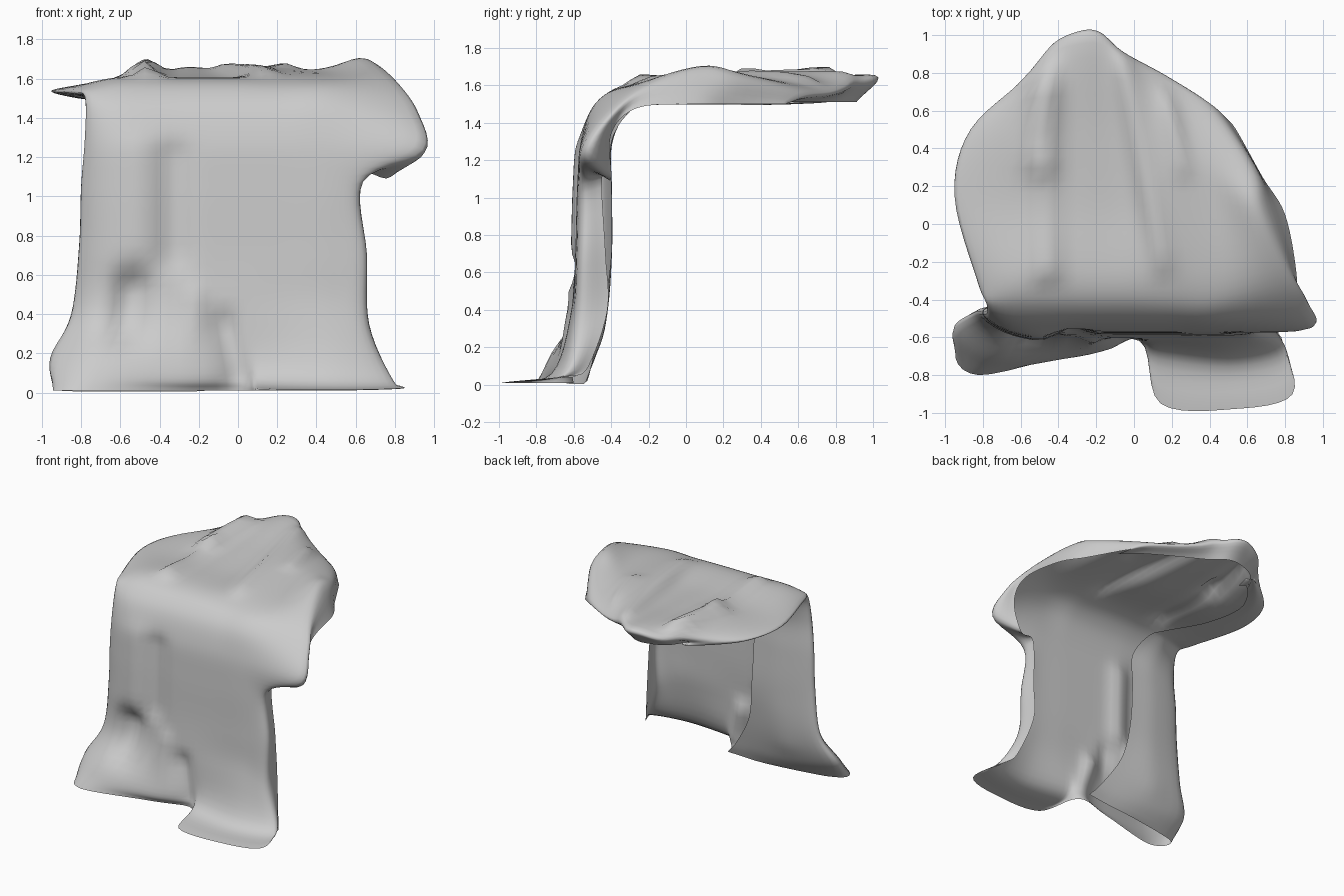
import bpy
import bmesh
import math
from mathutils import Vector
from mathutils.geometry import intersect_point_line

cube = bpy.data.objects.get("Cube")
if cube:
    bpy.data.objects.remove(cube, do_unlink=True)

# Shared front profile (y, z), from above the hem to the rounded upper bend
front_profile = [(-.61, .4), (-.59, .7), (-.58, 1.05), (-.56, 1.3), (-.48, 1.5), (-.3, 1.6)]


def front_guide(hem, x, top):
    """Path from the hem points, up the shared profile at x, then over the top points."""
    return hem + [(x, y, z) for y, z in front_profile] + top


# Folded edges on both sides, each from the floor to the back
flap_edge = [(0, -.53, .02), (-.1, -.5, .14), (-.25, -.44, .4), (-.3, -.4, .7), (-.32, -.4, 1.05),
             (-.32, -.4, 1.3), (-.4, -.3, 1.46), (-.5, -.2, 1.5), (-.66, .1, 1.5), (-.7, .45, 1.5),
             (-.5, .74, 1.52)]
right_side = [(-.92, -.66, .01), (-.95, -.54, .18), (-.85, -.47, .4), (-.81, -.46, .75), (-.8, -.46, 1.05),
              (-.78, -.46, 1.3), (-.78, -.42, 1.5), (-.83, -.3, 1.53), (-.95, .15, 1.54), (-.86, .5, 1.54),
              (-.57, .76, 1.54)]
left_side = [(.84, -.9, .02), (.78, -.66, .06), (.66, -.58, .34), (.65, -.56, .7), (.63, -.55, 1.07),
             (.94, -.55, 1.24), (.9, -.42, 1.44), (.78, -.23, 1.6), (.66, .08, 1.7), (.62, .3, 1.65),
             (.4, .64, 1.55)]
left_hem = [(.78, -.6, .04), (.72, -.52, .1), (.64, -.42, .4), (.63, -.43, .7), (.62, -.45, 1.1),
            (.78, -.4, 1.1), (.85, -.4, 1.34), (.86, -.26, 1.48), (.8, .05, 1.5), (.68, .25, 1.5),
            (.52, .53, 1.5)]

# The back of the side column bulges between its edge and the side
bulge = Vector((0, .03, -.02))
right_back = [(Vector(a) + Vector(b)) / 2 + bulge for a, b in zip(flap_edge, right_side)]

# Front panels
right_front = front_guide([(-.82, -.8, .01), (-.76, -.73, .14)], -.64,
                          [(-.67, .1, 1.58), (-.63, .5, 1.6), (-.45, .93, 1.6)])
right_middle = front_guide([(-.3, -.68, .01), (-.3, -.7, .1)], -.3,
                           [(-.3, .1, 1.6), (-.3, .5, 1.62), (-.3, 1, 1.65)])
centre = front_guide([(.03, -.62, .01), (.02, -.63, .1)], -.03,
                     [(-.05, .1, 1.6), (-.1, .5, 1.62), (-.18, 1, 1.65)])
left_middle = front_guide([(.14, -.95, .01), (.13, -.68, .07)], .2,
                          [(.15, .1, 1.65), (.1, .5, 1.66), (-.05, .9, 1.62)])
left_front = front_guide([(.52, -.98, .01), (.5, -.72, .06)], .48,
                         [(.43, .1, 1.64), (.34, .4, 1.64), (.17, .78, 1.57)])
guides = [flap_edge, right_back, right_side, right_front, right_middle,
          centre, left_middle, left_front, left_side, left_hem]

# Folds: start, end, width, push; pushed up on the top and back on the front
top_folds = [
    ((-.46, -.25), (-.48, .3), .06, .06),     # long crest
    ((-.5, .35), (-.47, .75), .08, .08),      # higher back of the crest
    ((.15, -.2), (-.06, .85), .06, .03),      # middle crest
    ((.25, .3), (.18, .65), .05, .03),        # small back crest
]
front_folds = [
    ((-.5, .75), (-.5, 1.25), .1, -.02),      # rounded column
    ((-.33, .7), (-.33, 1.2), .08, .04),      # valley beside the column
    ((-.54, .52), (-.57, .3), .1, .1),        # dent above the hem
    ((-.22, .5), (-.25, .2), .05, -.03),      # lower pleats
    ((-.07, .35), (-.02, .1), .06, .05),
]
folds = [(Vector((*a, 1.63)), Vector((*b, 1.63)), width, Vector((0, 0, push)))
         for a, b, width, push in top_folds]
folds += [(Vector((a[0], -.6, a[1])), Vector((b[0], -.6, b[1])), width, Vector((0, push, 0)))
          for a, b, width, push in front_folds]


def smooth_path(points, steps):
    """Curve passing through every point."""
    pts = [Vector(p) for p in points]
    pts = [2 * pts[0] - pts[1]] + pts + [2 * pts[-1] - pts[-2]]
    path = []
    for before, start, end, after in zip(pts, pts[1:], pts[2:], pts[3:]):
        leave = (end - before) / 2
        arrive = (after - start) / 2
        for i in range(steps):
            t = i / steps
            ease = t * t * (3 - 2 * t)
            path.append(start.lerp(end, ease)
                        + leave * t * (1 - t) * (1 - t)
                        - arrive * t * t * (1 - t))
    return path + [pts[-2]]


def apply_folds(point):
    moved = point.copy()
    for start, end, width, push in folds:
        along = intersect_point_line(point, start, end)[1]
        nearest = start.lerp(end, min(max(along, 0), 1))
        distance = (point - nearest).length
        moved += push * math.exp(-(distance / width) ** 2)
    moved.z = max(moved.z, .004)
    return moved


# Tuck the back edge under, then loft across the guides
columns = []
for guide in guides:
    x, y, z = guide[-1]
    columns.append(smooth_path(guide + [(x, y - .1, 1.51)], 6))
rows = [smooth_path(section, 6) for section in zip(*columns)]

bm = bmesh.new()
grid = [[bm.verts.new(apply_folds(point)) for point in row] for row in rows]
for low, high in zip(grid, grid[1:]):
    for i in range(len(low) - 1):
        bm.faces.new((low[i], low[i + 1], high[i + 1], high[i]))
mesh = bpy.data.meshes.new("draped_cloth")
bm.to_mesh(mesh)
bm.free()
cloth = bpy.data.objects.new("draped_cloth", mesh)
bpy.context.collection.objects.link(cloth)
for face in mesh.polygons:
    face.use_smooth = True

# Plain grey fabric
fabric = bpy.data.materials.new("grey_fabric")
fabric.use_nodes = True
grey = (.6, .6, .6, 1)
fabric.diffuse_color = grey
shader = fabric.node_tree.nodes["Principled BSDF"]
shader.inputs["Base Color"].default_value = grey
mesh.materials.append(fabric)
